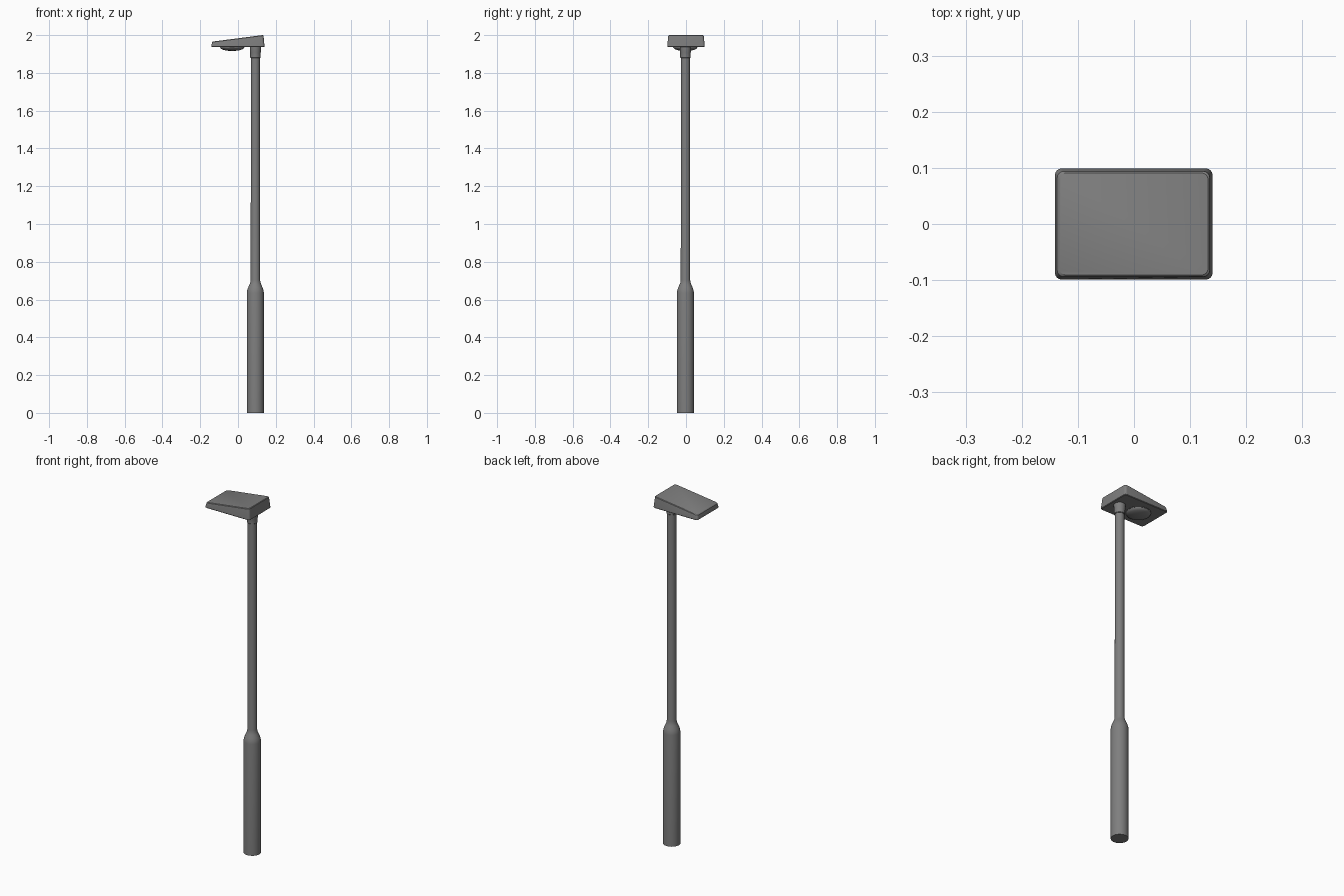
import bpy, bmesh, math

if "Cube" in bpy.data.objects:
    bpy.data.objects.remove(bpy.data.objects["Cube"])

grey = bpy.data.materials.new("weathered grey")
grey.diffuse_color = (0.21, 0.21, 0.21, 1)
grey.use_nodes = True
grey.node_tree.nodes["Principled BSDF"].inputs["Base Color"].default_value = grey.diffuse_color
PX, PY = 0.092, -0.003   # pole axis


def finish(name, bm, angle=35):
    bmesh.ops.remove_doubles(bm, verts=bm.verts, dist=1e-5)
    bmesh.ops.recalc_face_normals(bm, faces=bm.faces)
    me = bpy.data.meshes.new(name)
    bm.to_mesh(me)
    bm.free()
    ob = bpy.data.objects.new(name, me)
    bpy.context.collection.objects.link(ob)
    me.materials.append(grey)
    bpy.ops.object.select_all(action='DESELECT')
    ob.select_set(True)
    bpy.context.view_layer.objects.active = ob
    bpy.ops.object.shade_smooth_by_angle(angle=math.radians(angle))
    return ob


def loft(bm, rings):
    """Skin a stack of closed rings and cap both ends."""
    rows = [[bm.verts.new(p) for p in r] for r in rings]
    n = len(rows[0])
    for a, b in zip(rows, rows[1:]):
        for i in range(n):
            j = (i + 1) % n
            bm.faces.new((a[i], a[j], b[j], b[i]))
    bm.faces.new(rows[0])
    bm.faces.new(rows[-1])


def lathe(name, profile, cx, cy, n=32):
    bm = bmesh.new()
    loft(bm, [[(cx + r * math.cos(2 * math.pi * i / n),
                cy + r * math.sin(2 * math.pi * i / n), z) for i in range(n)]
              for r, z in profile])
    return finish(name, bm)


# stepped pole with a flowing shoulder
lathe("pole", [(0.045, 0), (0.045, 0.635), (0.043, 0.65), (0.038, 0.664),
               (0.031, 0.68), (0.027, 0.69), (0.025, 0.705), (0.0235, 1.93)], PX, PY)

# socket collar under the lamp head
lathe("collar", [(0.026, 1.88), (0.0275, 1.882), (0.0275, 1.905), (0.029, 1.91),
                 (0.030, 1.945)], PX, PY)


def head_ring(x0, x1, hy, height, r=0.012, seg=4):
    """Rounded rectangle in plan; height is a function of x."""
    pts = []
    for k, (sx, sy) in enumerate(((1, 1), (-1, 1), (-1, -1), (1, -1))):
        cx = x1 - r if sx > 0 else x0 + r
        for s in range(seg + 1):
            a = math.pi / 2 * (k + s / seg)
            x = cx + r * math.cos(a)
            pts.append((x, sy * (hy - r) + r * math.sin(a), height(x)))
    return pts


# wedge-shaped lamp head
def slope(drop):
    return lambda x: 1.965 + (x + 0.14) * 0.130 - drop


bm = bmesh.new()
loft(bm, [head_ring(-0.137, 0.137, 0.096, lambda x: 1.936),
          head_ring(-0.141, 0.140, 0.099, lambda x: 1.939),
          head_ring(-0.141, 0.140, 0.099, lambda x: 1.944),
          head_ring(-0.137, 0.135, 0.094, slope(0.003)),
          head_ring(-0.133, 0.132, 0.091, slope(0))])
finish("lamp_head", bm, 30)

# shallow domed lens beneath the head
R, DEPTH = 0.065, 0.018
lathe("lens", [(R, 1.94), (R, 1.934)] +
      [(R * 0.97 * math.cos(a), 1.934 - DEPTH * math.sin(a))
       for a in [math.radians(d) for d in (0, 18, 36, 54, 72, 86)]],
      -0.031, -0.003)
